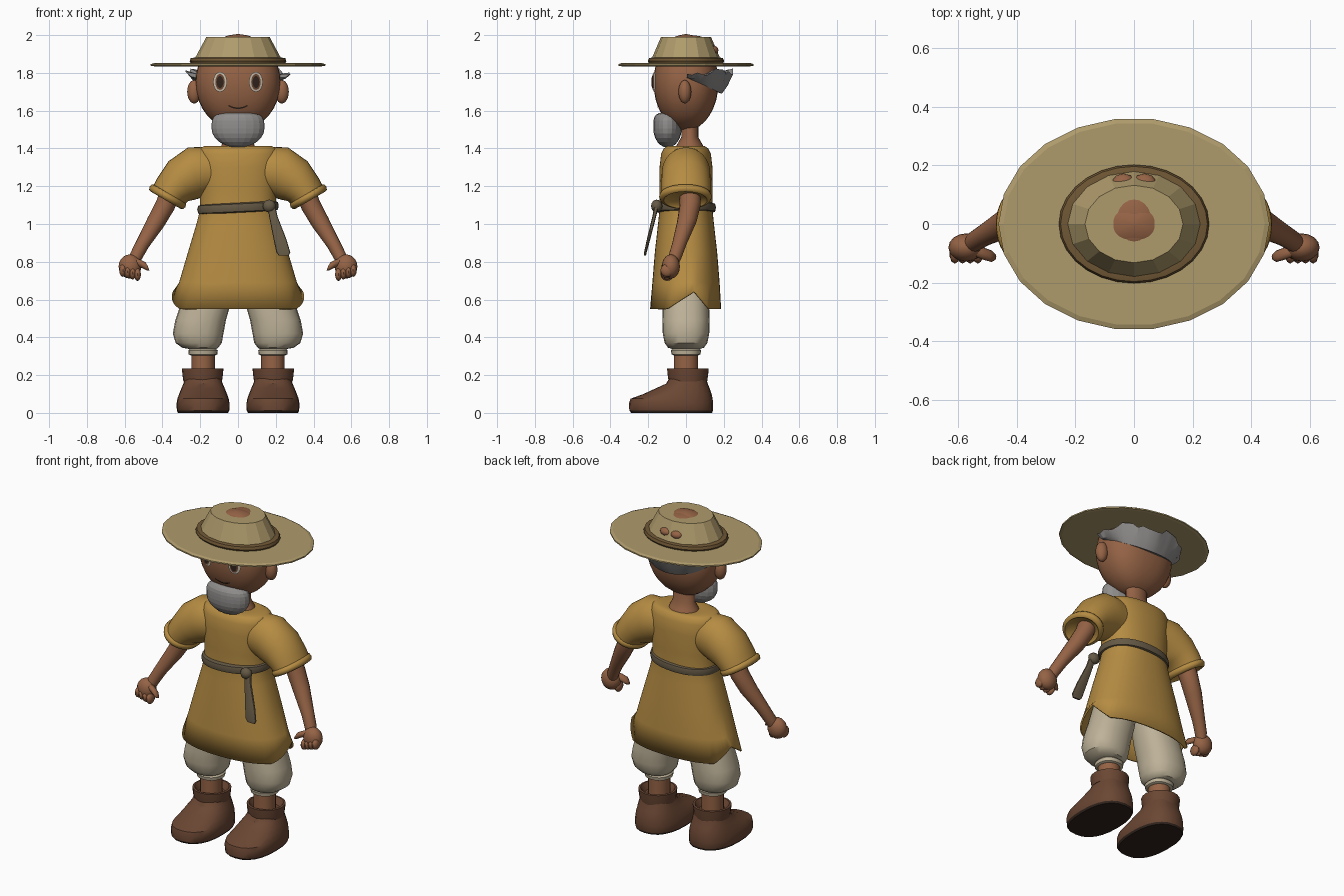
import bpy, bmesh, math, random
from mathutils import Vector as V

if "Cube" in bpy.data.objects:
    bpy.data.objects.remove(bpy.data.objects["Cube"])

random.seed(4)


def mat(name, r, g, b):
    m = bpy.data.materials.new(name)
    m.diffuse_color = (r, g, b, 1)
    m.use_nodes = True
    m.node_tree.nodes["Principled BSDF"].inputs["Base Color"].default_value = m.diffuse_color
    return m


TUNIC = mat("ochre cloth", .46, .26, .055)
SKIN = mat("brown skin", .30, .125, .06)
STRAW = mat("straw", .43, .33, .15)
BAND = mat("hat band brown", .16, .095, .035)
GREY = mat("grey hair", .28, .27, .265)
SASH = mat("sash grey brown", .13, .10, .06)
LINEN = mat("linen", .52, .45, .32)
BOOT = mat("boot leather", .145, .062, .033)
WHITE = mat("eye white", .55, .48, .38)
DARK = mat("dark brown", .03, .017, .012)


def finish(name, bm, mats, angle=40):
    bmesh.ops.recalc_face_normals(bm, faces=bm.faces)
    me = bpy.data.meshes.new(name)
    bm.to_mesh(me)
    bm.free()
    ob = bpy.data.objects.new(name, me)
    bpy.context.collection.objects.link(ob)
    for m in mats:
        me.materials.append(m)
    if angle:
        bpy.ops.object.select_all(action='DESELECT')
        ob.select_set(True)
        bpy.context.view_layer.objects.active = ob
        bpy.ops.object.shade_smooth_by_angle(angle=math.radians(angle))
    return ob


def loft(name, rings, m, n=24, p=2.0, caps=(True, True), angle=40, rule=None, mats=None):
    """Skin superellipse sections given as (centre, half axis u, half axis v)."""
    bm = bmesh.new()
    rows = []
    for i, (c, u, v) in enumerate(rings):
        row = []
        for k in range(n):
            a = 2 * math.pi * k / n
            x, y = (math.copysign(abs(f) ** (2 / p), f) for f in (math.cos(a), math.sin(a)))
            co = V(c) + V(u) * x + V(v) * y
            row.append(bm.verts.new(rule(i, co) if rule else co))
        rows.append(row)
    for a, b in zip(rows, rows[1:]):
        for k in range(n):
            bm.faces.new((a[k], a[(k + 1) % n], b[(k + 1) % n], b[k]))
    if caps[0]:
        bm.faces.new(rows[0])
    if caps[1]:
        bm.faces.new(rows[-1])
    if mats:
        for f in bm.faces:
            f.material_index = int(f.calc_center_median().z < .013)
    return finish(name, bm, mats or [m], angle)


def flat(x, y, z, rx, ry, tilt=0):
    return ((x, y, z), (rx, 0, tilt), (0, ry, 0))


def ball(name, loc, r, m, seg=20, rows=12, angle=60, edit=None):
    bm = bmesh.new()
    bmesh.ops.create_uvsphere(bm, u_segments=seg, v_segments=rows, radius=1)
    for v in bm.verts:
        if edit:
            edit(v.co)
        v.co = V(loc) + V((v.co.x * r[0], v.co.y * r[1], v.co.z * r[2]))
    return finish(name, bm, [m], angle)


# Head and neck
HP, HZ = 2.4, 1.75
head = []
for i in range(17):
    t = math.pi * (i + .25) / 16.5
    head.append(flat(0, 0, HZ - .255 * math.cos(t), .225 * math.sin(t), .172 * math.sin(t)))
loft("head", head, SKIN, 32, HP, angle=60)
loft("neck", [flat(0, .02, 1.38, .10, .09), flat(0, .02, 1.425, .085, .065),
              flat(0, .02, 1.46, .068, .045), flat(0, .02, 1.58, .068, .045)], SKIN)


def face_point(x, z, lift):
    r = math.sqrt(1 - ((z - HZ) / .255) ** 2)
    return (x, -.172 * r * (1 - (abs(x) / (.225 * r)) ** HP) ** (1 / HP) - lift, z)


def disc(name, x, z, rx, rz, lift, m):
    bm = bmesh.new()
    n, prev = 20, None
    for s in (1, .6, .25):
        row = [bm.verts.new(face_point(x + rx * s * math.cos(k * math.tau / n),
                                       z + rz * s * math.sin(k * math.tau / n), lift)) for k in range(n)]
        for k in range(n if prev else 0):
            bm.faces.new((prev[k], prev[(k + 1) % n], row[(k + 1) % n], row[k]))
        prev = row
    bm.faces.new(prev)
    finish(name, bm, [m])


# Smile
bm = bmesh.new()
pairs = []
for k in range(13):
    x = -.05 + .1 * k / 12
    z = 1.613 + .014 * (x / .05) ** 2
    pairs.append([bm.verts.new(face_point(x, z + d, .004)) for d in (-.004, .004)])
for a, b in zip(pairs, pairs[1:]):
    bm.faces.new((a[0], b[0], b[1], a[1]))
finish("smile", bm, [DARK])


# Beard: faceted ball, flattened on top
def beard_shape(co):
    if co.z > 0:
        k = math.sqrt(max(0, 1 - co.z ** 2))
        f = (1 - co.z ** 4) ** .25 / k if k > .01 else 1
        co.x, co.y, co.z = co.x * f, co.y * f, co.z * .85


ball("beard", (0, -.098, 1.505), (.14, .075, .10), GREY, 20, 12, 0, beard_shape)

# Hair band round the back of the head with a ragged top
bm = bmesh.new()
cols = []
for k in range(29):
    a = math.pi * (k / 28)
    c, s = math.cos(a), math.sin(a)
    top = 1.805 + random.uniform(-.02, .022)
    low = 1.775 - .085 * s
    prof = [(.205, .155, low + .01), (.225, .185, low), (.25, .215, (low + top) / 2 - .01),
            (.278, .245, top), (.2, .15, 1.79)]
    cols.append([bm.verts.new((x * c, y * s + .005, z)) for x, y, z in prof])
for a, b in zip(cols, cols[1:]):
    for j in range(5):
        bm.faces.new((a[j], a[(j + 1) % 5], b[(j + 1) % 5], b[j]))
bm.faces.new(cols[0])
bm.faces.new(cols[-1])
finish("hair", bm, [GREY], 25)

# Hat
loft("hat_brim", [flat(0, 0, 1.835, .445, .345), flat(0, 0, 1.838, .462, .361),
                  flat(0, 0, 1.846, .462, .361), flat(0, 0, 1.852, .445, .345)], STRAW, 22, angle=0)
loft("hat_crown", [flat(0, 0, 1.845, .24, .19), flat(0, 0, 1.87, .232, .184),
                   flat(0, 0, 1.991, .167, .132)], STRAW, 16, angle=0)
loft("hat_band", [flat(0, 0, 1.848, .235, .185), flat(0, 0, 1.85, .25, .196), flat(0, 0, 1.862, .256, .202),
                  flat(0, 0, 1.878, .25, .196), flat(0, 0, 1.882, .225, .178)], BAND, 28, angle=30)
ball("crown_of_head", (0, .012, 1.978), (.075, .09, .022), SKIN)

# Tunic, flared with a slit on each side of the hem
def hem(i, co):
    if i == 0:
        d = co.y - .045
        co.z += .095 * max(0, 1 - abs(d) / (.15 if d < 0 else .08))
    return co


tunic = loft("tunic", [flat(0, -.002, .55, .35, .188), flat(0, 0, .69, .312, .178), flat(0, 0, .85, .265, .165),
                       flat(0, 0, 1.0, .22, .148), flat(0, 0, 1.08, .2, .14), flat(0, 0, 1.18, .203, .14),
                       flat(0, 0, 1.3, .215, .14), flat(0, 0, 1.37, .215, .132), flat(0, 0, 1.4, .205, .118),
                       flat(0, 0, 1.412, .18, .10), flat(0, .01, 1.41, .1, .08)], TUNIC, 64, 2.3, (False, True), 50, hem)
sol = tunic.modifiers.new("thickness", 'SOLIDIFY')
sol.thickness = .01

# Sash with knot and hanging tail
loft("sash", [flat(0, -.004, 1.06, .195, .14, .01), flat(0, -.004, 1.066, .211, .158, .01),
              flat(0, -.004, 1.088, .216, .163, .01), flat(0, -.004, 1.106, .211, .158, .01),
              flat(0, -.004, 1.112, .195, .14, .01)], SASH, 40, 2.2)
ball("sash_knot", (.165, -.155, 1.095), (.036, .03, .034), SASH, 10, 8)
loft("sash_tail", [((.175, -.155, 1.10), (.02, 0, 0), (0, .012, 0)), ((.187, -.168, 1.04), (.022, 0, 0), (0, .010, 0)),
                   ((.222, -.198, .92), (.034, 0, 0), (0, .009, 0)), ((.24, -.215, .85), (.037, 0, 0), (0, .007, 0)),
                   ((.243, -.217, .832), (.026, 0, 0), (0, .005, 0))], SASH, 12, 3)

# Paired parts
for s, side in ((1, "left"), (-1, "right")):
    def pt(x, y, z):
        return (s * x, y, z)

    def ring(x, y, z, ux, uz, v):
        return (pt(x, y, z), pt(ux, 0, uz), (0, v, 0))

    # Face
    disc(side + "_eye_white", s * .095, 1.752, .037, .053, .010, WHITE)
    disc(side + "_iris", s * .095, 1.752, .025, .042, .014, BOOT)
    disc(side + "_pupil", s * .095, 1.752, .018, .032, .017, DARK)
    ball(side + "_ear", pt(.232, -.006, 1.70), (.037, .034, .062), SKIN)
    ball(side + "_scalp_patch", pt(.036, .135, 1.92), (.042, .037, .026), SKIN, 10, 8)

    # Sleeve and rolled cuff
    loft(side + "_sleeve", [ring(.13, 0, 1.28, 0, .122, .11), ring(.18, 0, 1.28, .01, .128, .12),
                            ring(.23, 0, 1.272, .035, .133, .128), ring(.30, 0, 1.23, .068, .102, .13),
                            ring(.345, 0, 1.182, .083, .06, .13), ring(.37, 0, 1.145, .083, .047, .127)],
         TUNIC, 32, angle=60)
    cuff = [(0, .9), (.1, 1.04), (.5, 1.09), (.9, 1.03), (1, .9), (.6, .78)]
    loft(side + "_cuff", [ring(.363 + .02 * t, -.003, 1.162 - .036 * t, .087 * f, .05 * f, .128 * f)
                          for t, f in cuff], TUNIC, 32, angle=60)

    # Arm and fist
    arm = [(.345, .02, 1.2, .055), (.385, .022, 1.1, .053), (.435, .004, 1.01, .049),
           (.505, -.035, .895, .037), (.545, -.06, .82, .034), (.555, -.07, .79, .03)]
    loft(side + "_arm", [ring(x, y, z, .87 * r, .48 * r, r * 1.05) for x, y, z, r in arm], SKIN, 16, angle=60)
    ball(side + "_fist", pt(.572, -.08, .775), (.06, .048, .064), SKIN, 16, 10)
    for k in range(4):
        ball(f"{side}_finger_{k + 1}", pt(.532 + .026 * k, -.1, .733 + .007 * k), (.019, .035, .034), SKIN, 10, 8)
    loft(side + "_thumb", [ring(.55, -.085, .80, .008, .024, .022), ring(.515, -.1, .79, .004, .022, .022),
                           ring(.485, -.11, .775, .004, .022, .02), ring(.473, -.112, .765, .004, .011, .01)],
         SKIN, 10, angle=60)

    # Baggy trouser leg with gathered cuff
    loft(side + "_trouser_leg", [flat(s * x, 0, z, rx, ry) for x, z, rx, ry in (
        (.185, .305, .066, .066), (.185, .31, .076, .076), (.185, .33, .078, .08), (.187, .338, .07, .072),
        (.2, .345, .095, .095), (.208, .37, .122, .113), (.211, .42, .134, .123), (.198, .49, .134, .125),
        (.17, .58, .132, .122), (.13, .75, .125, .11), (.1, .95, .09, .1))], LINEN, 20, 2.3, angle=35)
    loft(side + "_shin", [flat(s * .185, 0, z, .062, .064) for z in (.17, .33)], SKIN, 20)

    # Boot with turned-down top and dark sole
    foot = [(0, -.29, .138, .132), (.012, -.3, .143, .139), (.05, -.302, .143, .14), (.075, -.294, .141, .136),
            (.10, -.225, .136, .127), (.13, -.16, .125, .115), (.155, -.105, .115, .104), (.19, -.085, .105, .092)]
    loft(side + "_boot", [flat(s * .185, (a + b) / 2, z, rx, (b - a) / 2) for z, a, b, rx in foot], BOOT, 24, 2.4,
         mats=[BOOT, DARK], angle=35)
    loft(side + "_boot_cuff", [flat(s * .187, .01, z, r, r) for z, r in (
        (.168, .09), (.166, .102), (.20, .107), (.234, .11), (.236, .098), (.2, .075))], BOOT, 20, angle=35)
